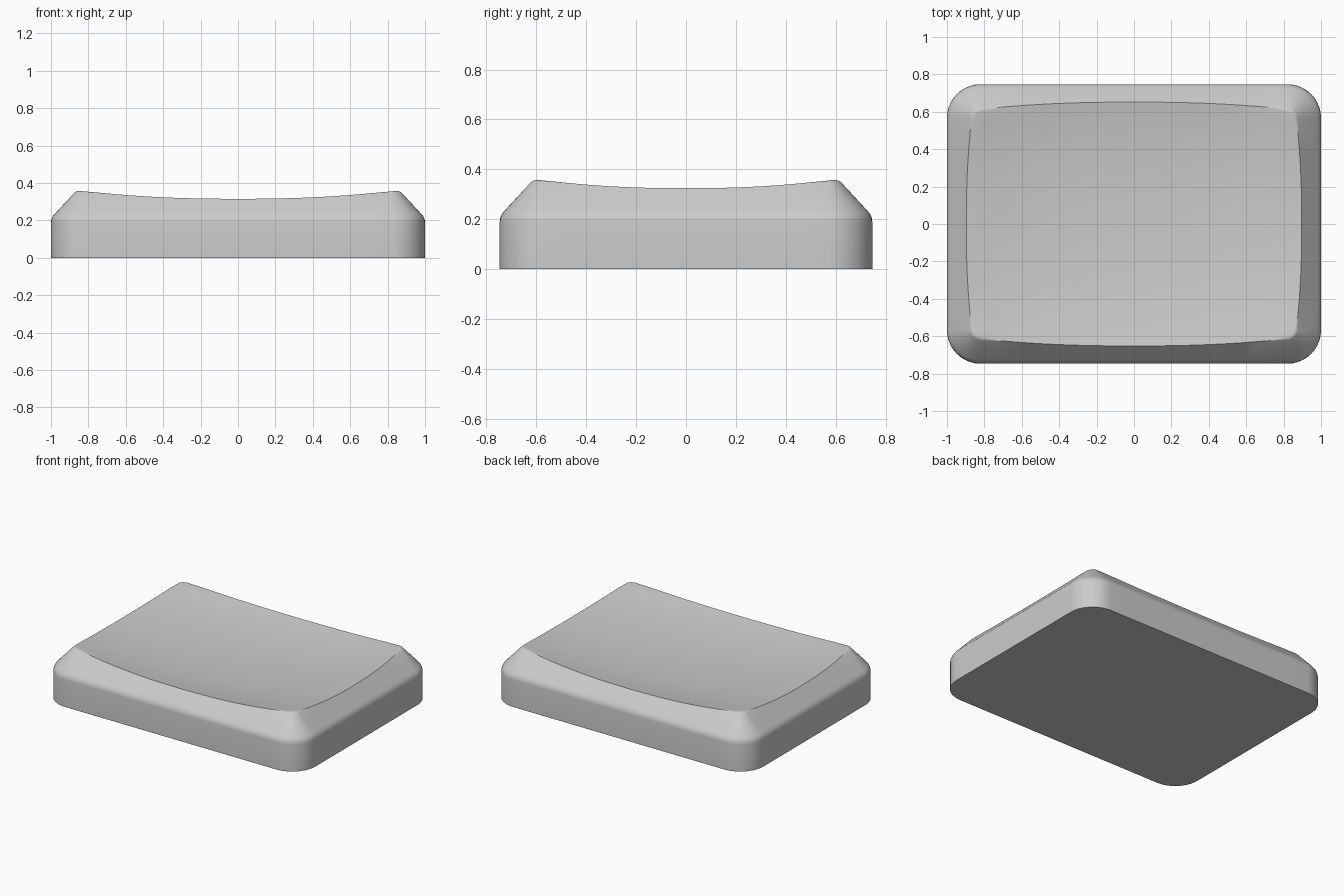
import bpy, bmesh, math
from mathutils import Vector

cube = bpy.data.objects.get("Cube")
if cube:
    bpy.data.objects.remove(cube, do_unlink=True)

HALF_X, HALF_Y, RADIUS = 1.0, 0.747, 0.18
ARC_STEPS, SIDE_STEPS, DISH_RINGS = 10, 14, 14


def dish(x, y):
    """Height of the hollow top."""
    return 0.265 + 0.055 * abs(x / 0.87) ** 2.3 + 0.043 * abs(y / 0.61) ** 2.3


def chamfer(d):
    """Height of the sloping shoulder at inset d."""
    return 0.245 + 1.08 * (d - 0.03)


def outline():
    """Rounded rectangle as (point, outward normal) pairs."""
    pts = []
    cx, cy = HALF_X - RADIUS, HALF_Y - RADIUS
    for k, (sx, sy) in enumerate([(1, 1), (-1, 1), (-1, -1), (1, -1)]):
        centre = Vector((sx * cx, sy * cy))
        for i in range(ARC_STEPS + 1):
            a = (k + i / ARC_STEPS) * math.pi / 2
            n = Vector((math.cos(a), math.sin(a)))
            pts.append((centre + n * RADIUS, n))
        # straight run to the next corner
        start, n = pts[-1]
        run = 2 * (cx if k % 2 == 0 else cy)
        along = Vector((-n.y, n.x))
        for i in range(1, SIDE_STEPS):
            pts.append((start + along * run * i / SIDE_STEPS, n))
    return pts


def rim_inset(p, n):
    """Inset at which the shoulder meets the hollow top."""
    lo, hi = 0.03, 0.17
    for _ in range(30):
        d = (lo + hi) / 2
        q = p - n * d
        if chamfer(d) < dish(q.x, q.y):
            lo = d
        else:
            hi = d
    return lo


pts = outline()
bm = bmesh.new()


def ring(coords):
    return [bm.verts.new(c) for c in coords]


def bridge(a, b):
    for i in range(len(a)):
        j = (i + 1) % len(a)
        bm.faces.new((a[i], a[j], b[j], b[i]))


# walls and the rounded turn into the shoulder
rings = []
for d, z in [(0, 0), (0, 0.19), (0.002, 0.205), (0.009, 0.221), (0.019, 0.233), (0.03, 0.245)]:
    rings.append(ring([(*(p - n * d), z) for p, n in pts]))

# rim where shoulder and hollow meet
rim_xy = [p - n * rim_inset(p, n) for p, n in pts]
rim = ring([(q.x, q.y, dish(q.x, q.y)) for q in rim_xy])
rings.append(rim)

# hollow top
for i in range(1, DISH_RINGS):
    s = 1 - i / DISH_RINGS
    rings.append(ring([(q.x * s, q.y * s, dish(q.x * s, q.y * s)) for q in rim_xy]))
for a, b in zip(rings, rings[1:]):
    bridge(a, b)
centre = bm.verts.new((0, 0, dish(0, 0)))
last = rings[-1]
for i in range(len(last)):
    bm.faces.new((last[i], last[(i + 1) % len(last)], centre))

# flat underside
bm.faces.new(list(reversed(rings[0])))

# soften the rim
rim_set = set(rim)
edges = [e for e in bm.edges if e.verts[0] in rim_set and e.verts[1] in rim_set]
bmesh.ops.bevel(bm, geom=edges, offset=0.012, segments=3, profile=0.5,
                affect='EDGES', clamp_overlap=True)
bmesh.ops.recalc_face_normals(bm, faces=bm.faces[:])

mesh = bpy.data.meshes.new("dished_block")
bm.to_mesh(mesh)
bm.free()
block = bpy.data.objects.new("dished_block", mesh)
bpy.context.collection.objects.link(block)

# plain grey material
grey = bpy.data.materials.new("light_grey")
grey.use_nodes = True
colour = (0.6, 0.6, 0.6, 1)
grey.diffuse_color = colour
grey.node_tree.nodes["Principled BSDF"].inputs["Base Color"].default_value = colour
mesh.materials.append(grey)

bpy.ops.object.select_all(action='DESELECT')
block.select_set(True)
bpy.context.view_layer.objects.active = block
bpy.ops.object.shade_smooth_by_angle(angle=math.radians(35))
